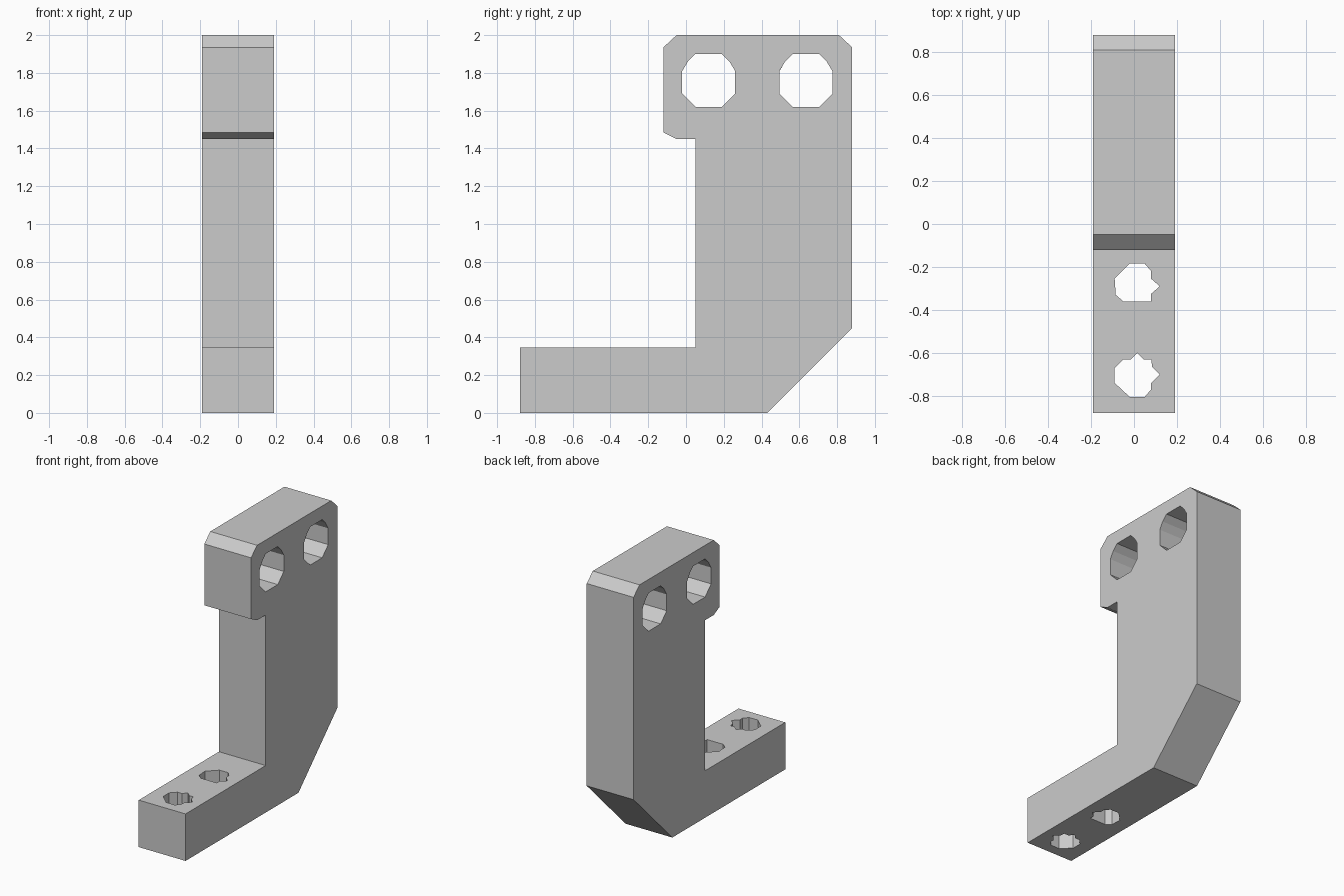
import bpy
import bmesh
from mathutils import Vector

cube = bpy.data.objects.get("Cube")
if cube:
    bpy.data.objects.remove(cube, do_unlink=True)

HALF_WIDTH = 0.19

grey = bpy.data.materials.new("plain grey")
grey.use_nodes = True
colour = (0.6, 0.6, 0.6, 1)
grey.diffuse_color = colour
grey.node_tree.nodes["Principled BSDF"].inputs["Base Color"].default_value = colour


def prism(name, profile, place, start, end):
    """Extrude a closed 2D profile; place(a, b, depth) gives the 3D point."""
    bm = bmesh.new()
    face = bm.faces.new([bm.verts.new(place(a, b, start)) for a, b in profile])
    extruded = bmesh.ops.extrude_face_region(bm, geom=[face])
    shift = Vector(place(0, 0, end)) - Vector(place(0, 0, start))
    moved = [v for v in extruded["geom"] if isinstance(v, bmesh.types.BMVert)]
    bmesh.ops.translate(bm, verts=moved, vec=shift)
    bmesh.ops.recalc_face_normals(bm, faces=bm.faces)
    mesh = bpy.data.meshes.new(name)
    bm.to_mesh(mesh)
    bm.free()
    mesh.materials.append(grey)
    obj = bpy.data.objects.new(name, mesh)
    bpy.context.scene.collection.objects.link(obj)
    return obj


def sideways(y, z, x):
    return (x, y, z)


def upright(x, y, z):
    return (x, y, z)


def cut(target, name, profile, place, start, end):
    """Cut a through hole and remove its cutter."""
    cutter = prism(name, profile, place, start, end)
    cutter.hide_render = True
    modifier = target.modifiers.new(name, "BOOLEAN")
    modifier.operation = "DIFFERENCE"
    modifier.solver = "EXACT"
    modifier.object = cutter
    bpy.context.view_layer.objects.active = target
    bpy.ops.object.modifier_apply(modifier=name)
    bpy.data.objects.remove(cutter, do_unlink=True)


# Bracket body: foot, upright with a sloped heel, and chamfered head
outline = [(-.88, 0), (.43, 0), (.88, .45), (.88, 1.935), (.81, 2), (-.05, 2),
           (-.12, 1.935), (-.12, 1.485), (-.05, 1.45), (.05, 1.45),
           (.05, .345), (-.88, .345)]
bracket = prism("bracket_body", outline, sideways, -HALF_WIDTH, HALF_WIDTH)

# Two matching sideways holes through the head
half_hole = [(.07, .14), (.11, .1), (.14, .05), (.14, -.07), (.07, -.14)]
head_hole = half_hole + [(-a, b) for a, b in reversed(half_hole)]
for side, centre in (("front", .12), ("back", .635)):
    ring = [(centre + a, 1.76 + b) for a, b in head_hole]
    cut(bracket, side + "_head_hole", ring, sideways, -HALF_WIDTH * 2, HALF_WIDTH * 2)

# Two irregular bolt holes down through the foot
inner = [(-.02, -.185), (.05, -.185), (.08, -.22), (.08, -.255), (.12, -.29),
         (.08, -.325), (.08, -.36), (-.05, -.36), (-.085, -.33), (-.09, -.255)]
outer = [(.015, -.6), (.045, -.63), (.08, -.63), (.085, -.665), (.12, -.7),
         (.08, -.74), (.08, -.77), (.05, -.805), (-.02, -.805), (-.09, -.74),
         (-.09, -.67), (-.05, -.63), (-.015, -.63)]
for name, ring in (("inner_foot_hole", inner), ("outer_foot_hole", outer)):
    cut(bracket, name, ring, upright, -HALF_WIDTH, HALF_WIDTH * 3)
